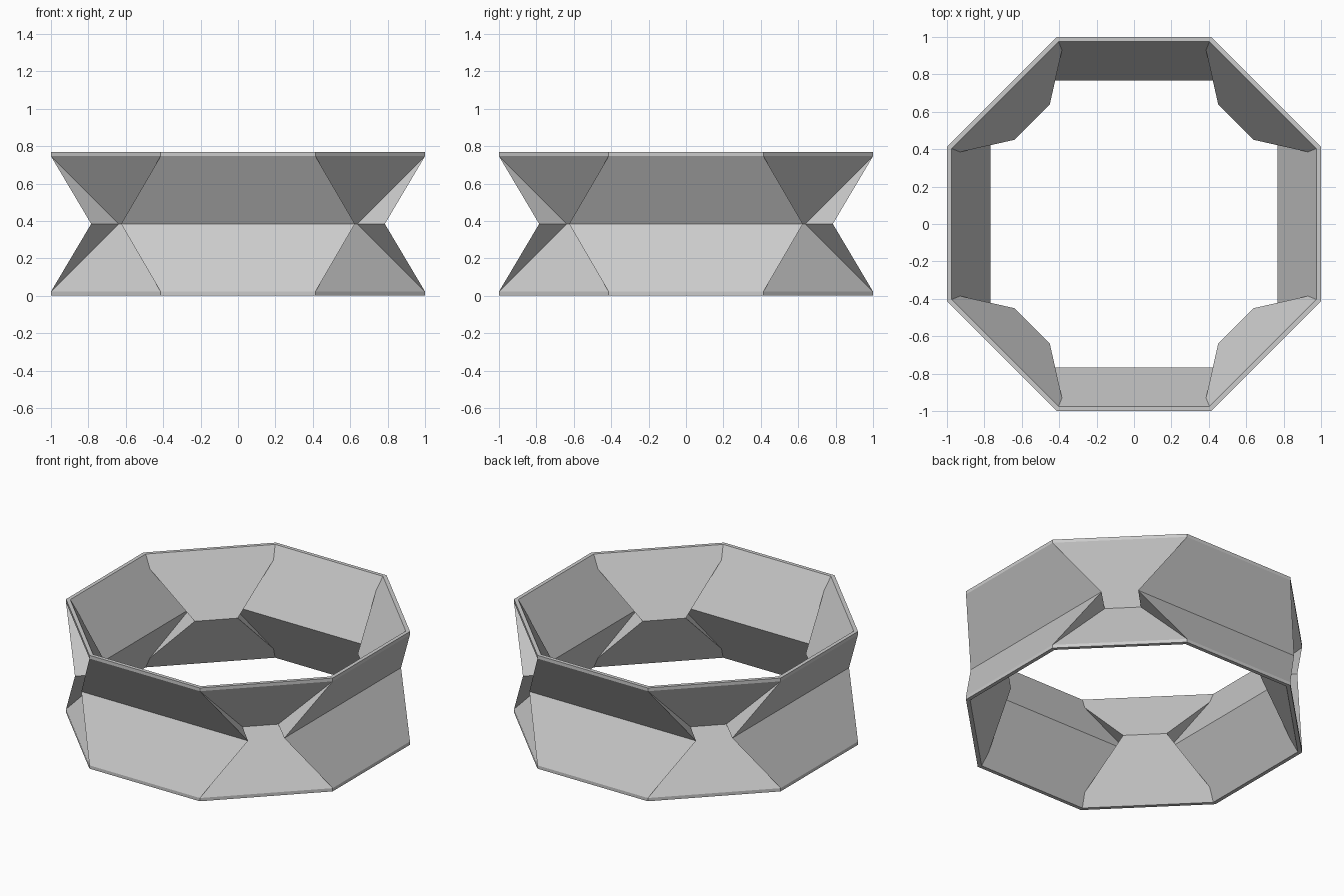
import bpy, bmesh
from mathutils import Matrix, Vector

if "Cube" in bpy.data.objects:
    bpy.data.objects.remove(bpy.data.objects["Cube"])

H, MID, BAND = 0.768, 0.384, 0.022   # height, crease height, rim band height


def swap(p):
    """Reflect a point across the front-right diagonal."""
    return (-p[1], -p[0], p[2])


def flip_x(p):
    return (-p[0], p[1], p[2])


# Outer skin: rim corner, band corner, wide-panel crease end, narrow-panel crease end
rim_o = (0.414, -1.0, H)
band_o = (0.414, -1.0, H - BAND)
wide_o = (0.625, -0.785, MID)
narrow_o = (0.480, -0.638, MID)
# Inner skin: rim corner, point where the fold splits, crease ends
rim_i = (0.404, -0.975, H)
split_i = (0.385, -0.930, 0.685)
wide_i = (0.577, -0.767, MID)
narrow_i = (0.450, -0.640, MID)


def symmetric(chain, mirror):
    """Close a half outline with its mirrored half."""
    return chain + [mirror(p) for p in reversed(chain)]


faces = []
for mirror in (flip_x, swap):
    wide = mirror is flip_x
    faces.append(symmetric([rim_o, band_o], mirror))                                # rim band
    faces.append(symmetric([rim_o, rim_i], mirror))                                 # rim top
    faces.append(symmetric([band_o, wide_o if wide else narrow_o], mirror))         # outer panel
    faces.append(symmetric([rim_i, split_i, wide_i if wide else narrow_i], mirror)) # inner panel
# Folded gussets between wide and narrow panels
for tri in ([band_o, wide_o, narrow_o], [split_i, wide_i, narrow_i]):
    faces.append(tri)
    faces.append([swap(p) for p in tri])

# Repeat the quarter around the ring and mirror it below the crease
bm = bmesh.new()
for k in range(4):
    turn = Matrix.Rotation(k * 1.5707963268, 3, 'Z')
    for face in faces:
        upper = [turn @ Vector(p) for p in face]
        lower = [Vector((p.x, p.y, H - p.z)) for p in upper]
        for ring in (upper, lower):
            bm.faces.new([bm.verts.new(p) for p in ring])
bmesh.ops.remove_doubles(bm, verts=bm.verts, dist=0.0005)
bmesh.ops.recalc_face_normals(bm, faces=bm.faces)

mesh = bpy.data.meshes.new("folded_ring")
bm.to_mesh(mesh)
bm.free()
ring = bpy.data.objects.new("folded_ring", mesh)
bpy.context.collection.objects.link(ring)

grey = bpy.data.materials.new("light_grey")
grey.diffuse_color = (0.6, 0.6, 0.6, 1)
grey.use_nodes = True
grey.node_tree.nodes["Principled BSDF"].inputs["Base Color"].default_value = grey.diffuse_color
mesh.materials.append(grey)
